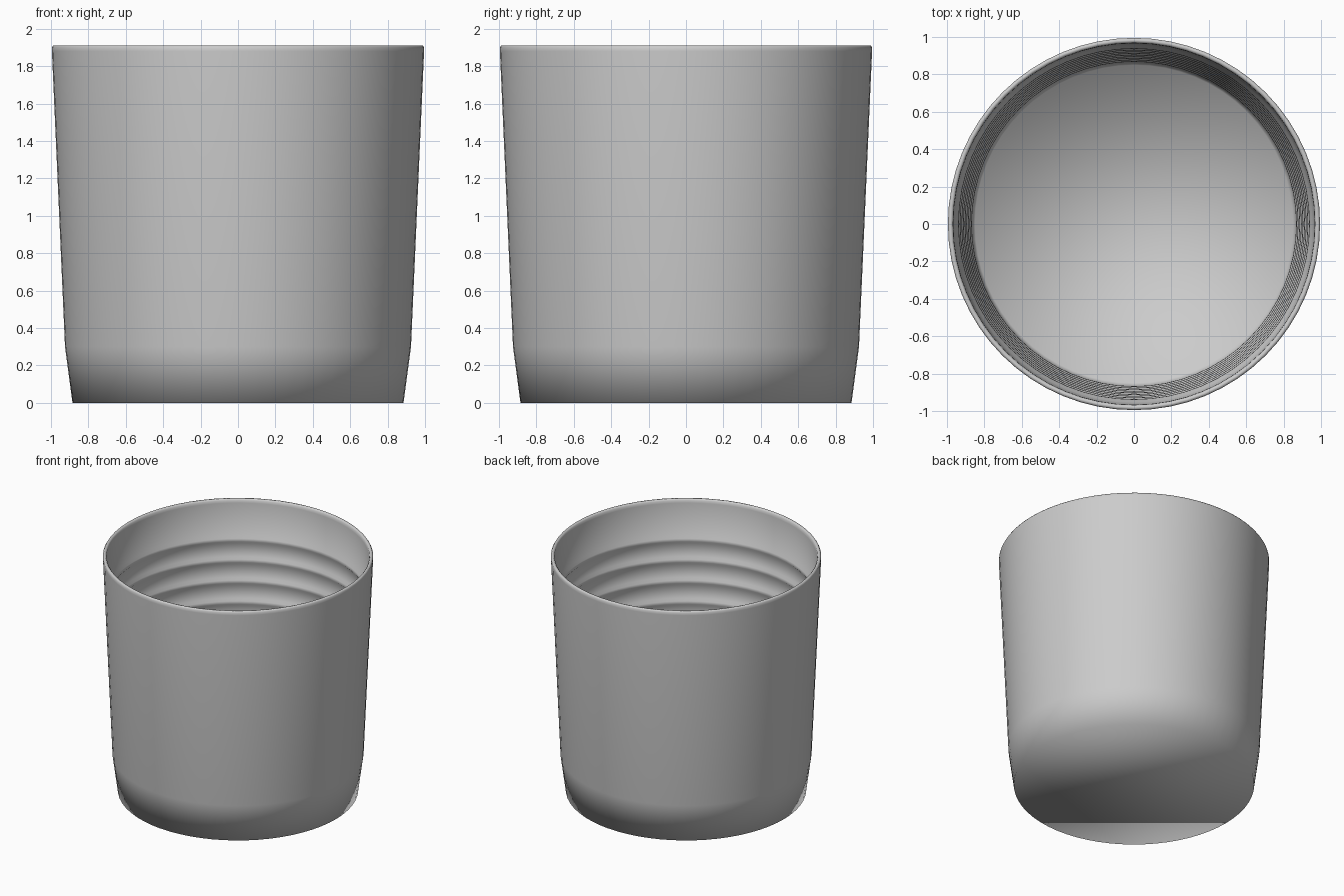
import bpy, bmesh, math

if "Cube" in bpy.data.objects:
    bpy.data.objects.remove(bpy.data.objects["Cube"])

SEG = 64


def lathe(name, profile):
    """Revolve an (r, z) profile around z, capping both ends."""
    bm = bmesh.new()
    rings = []
    for r, z in profile:
        rings.append([bm.verts.new((r * math.cos(2 * math.pi * i / SEG),
                                    r * math.sin(2 * math.pi * i / SEG), z))
                      for i in range(SEG)])
    for a, b in zip(rings, rings[1:]):
        for i in range(SEG):
            j = (i + 1) % SEG
            bm.faces.new((a[i], a[j], b[j], b[i]))
    bm.faces.new(rings[0][::-1])
    bm.faces.new(rings[-1])
    for f in bm.faces:
        f.smooth = True
    mesh = bpy.data.meshes.new(name)
    bm.to_mesh(mesh)
    bm.free()
    obj = bpy.data.objects.new(name, mesh)
    bpy.context.collection.objects.link(obj)
    return obj


def inner_radius(z):
    return 0.88 + (z - 0.25) * (0.966 - 0.88) / (1.88 - 0.25)


# outer wall and rounded rim
profile = [(0.885, 0), (0.925, 0.3), (0.995, 1.88), (0.995, 1.9),
           (0.988, 1.91), (0.976, 1.91), (0.968, 1.9), (0.966, 1.88)]

# shallow ridges down the inner wall
for k in range(9):
    z = 1.59 - k * 0.165
    for dz, depth in ((0.03, 0), (0.012, 0.013), (-0.012, 0.013), (-0.03, 0)):
        profile.append((inner_radius(z + dz) - depth, z + dz))

# inner floor
profile += [(0.868, 0.12), (0.85, 0.05)]
lathe("cup", profile)
